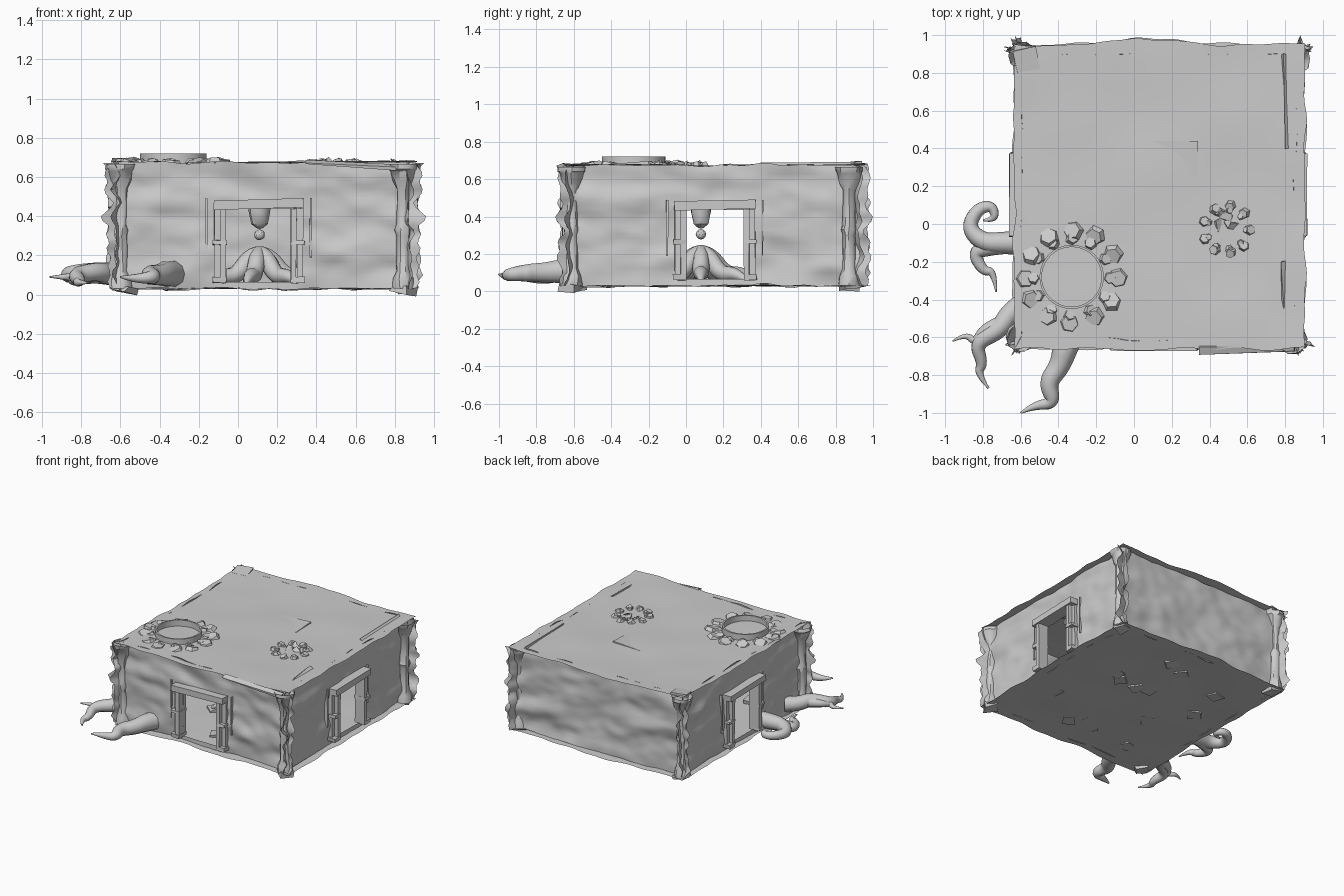
import bpy, bmesh, math, random
from mathutils import Vector, Euler, noise

if "Cube" in bpy.data.objects:
    bpy.data.objects.remove(bpy.data.objects["Cube"])

random.seed(7)


def finish(name, bm, angle=None, centre=None):
    bmesh.ops.recalc_face_normals(bm, faces=bm.faces)
    if centre:  # open sheets: face away from the room centre
        bm.normal_update()
        if sum(f.normal.dot(f.calc_center_median() - Vector(centre)) * f.calc_area() for f in bm.faces) < 0:
            bmesh.ops.reverse_faces(bm, faces=bm.faces)
    me = bpy.data.meshes.new(name)
    bm.to_mesh(me)
    bm.free()
    ob = bpy.data.objects.new(name, me)
    bpy.context.collection.objects.link(ob)
    if angle:
        bpy.ops.object.select_all(action='DESELECT')
        ob.select_set(True)
        bpy.context.view_layer.objects.active = ob
        bpy.ops.object.shade_smooth_by_angle(angle=math.radians(angle))
    return ob


def add_box(bm, c, size, rot=(0, 0, 0), jitter=0.0):
    e = Euler(rot)
    for v in bmesh.ops.create_cube(bm, size=1)['verts']:
        p = Vector([v.co[i] * size[i] + random.uniform(-jitter, jitter) for i in range(3)])
        p.rotate(e)
        v.co = p + Vector(c)


def lathe(name, profile, centre, sides=16, jitter=0.0, angle=35):
    bm = bmesh.new()
    rings = []
    for r, z in profile:
        rings.append([bm.verts.new((centre[0] + r * math.cos(2 * math.pi * i / sides) + random.uniform(-jitter, jitter),
                                    centre[1] + r * math.sin(2 * math.pi * i / sides) + random.uniform(-jitter, jitter), z))
                      for i in range(sides)])
    for a, b in zip(rings, rings[1:]):
        for i in range(sides):
            j = (i + 1) % sides
            bm.faces.new((a[i], a[j], b[j], b[i]))
    return finish(name, bm, angle)


def steps(a, b, n, extra=()):
    s = [a + (b - a) * i / n for i in range(n + 1)]
    return sorted([x for x in s if all(abs(x - e) > 0.012 for e in extra)] + list(extra))


# side mappings: position along the wall, outward distance, height
SIDES = {
    'front': (lambda u, d, z: Vector((u, -0.64 - d, z)), -0.64, 0.90, (-0.06, 0.27)),
    'right': (lambda u, d, z: Vector((0.885 + d, u, z)), -0.65, 0.95, (0.0, 0.31)),
    'back': (lambda u, d, z: Vector((u, 0.935 + d, z)), -0.64, 0.90, None),
    'left': (lambda u, d, z: Vector((-0.63 - d, u, z)), -0.65, 0.95, (0.0, 0.31)),
}
TOP = 0.44
RECESS = 0.035

# rough rock walls set back under the roof, with doorways and ragged ends
for k, (name, (P, a, b, door)) in enumerate(SIDES.items()):
    us = steps(a, b, 56, door or ())
    zs = steps(0.03, 0.675, 28, (0.065, TOP))
    bm = bmesh.new()
    grid = []
    for u in us:
        row = []
        for z in zs:
            n = (0.026 * noise.noise(Vector((u * 3 + 9 * k, z * 8 + u, k * 5)))
                 + 0.008 * noise.noise(Vector((u * 9, z * 16 + u * 3, k * 7))))
            end = min(u - a, b - u)
            uu, zz = u, z
            if door and door[0] - 0.05 < u < door[1] + 0.05 and z < TOP + 0.03:
                n *= 0.3
            d = n - RECESS
            if end < 0.06:
                w = 1 - end / 0.06
                d += w * (RECESS - 0.005 + 0.03 * noise.noise(Vector((z * 14, k, 3))))
                uu += (1 if u > 0 else -1) * w * (0.025 + 0.06 * noise.noise(Vector((z * 14, k * 3, 1))))
            if z in (zs[0], zs[-1]):
                zz += 0.02 * noise.noise(Vector((u * 6, k, 8)))
            row.append(bm.verts.new(P(uu, d, zz)))
        grid.append(row)
    for i in range(len(us) - 1):
        for j in range(len(zs) - 1):
            uc, zc = (us[i] + us[i + 1]) / 2, (zs[j] + zs[j + 1]) / 2
            if door and door[0] < uc < door[1] and 0.065 < zc < TOP:
                continue
            bm.faces.new((grid[i][j], grid[i + 1][j], grid[i + 1][j + 1], grid[i][j + 1]))
    finish(name + '_wall', bm, 60, (0.13, 0.15, 0.35))

    if not door:
        continue
    # stone door frame: jambs, bands, outer strips and lintel
    bm = bmesh.new()

    def block(u, d, z, su, sd, sz, tilt=0.0):
        size = (su, sd, sz) if name == 'front' else (sd, su, sz)
        rot = (0, tilt, 0) if name == 'front' else (tilt, 0, 0)
        add_box(bm, P(u, d, z), size, rot, 0.003)
    lo, hi = door
    for u, s in ((lo, -1), (hi, 1)):
        block(u + s * 0.014, -0.025, 0.25, 0.028, 0.09, 0.38)
        block(u + s * 0.046, -0.04, 0.25, 0.03, 0.06, 0.38)
        block(u + s * 0.034, -0.025, 0.265, 0.07, 0.095, 0.022)
        block(u + s * 0.034, -0.025, 0.075, 0.07, 0.095, 0.03)
        block(u + s * 0.1, -0.045, 0.34, 0.008, 0.05, 0.3)
    block((lo + hi) / 2, -0.02, 0.462, hi - lo + 0.13, 0.1, 0.045, 0.025 if name == 'right' else -0.025)
    finish(name + '_door_frame', bm)


# roof and floor sheets
def sheet(name, z0, sag):
    bm = bmesh.new()
    bmesh.ops.create_grid(bm, x_segments=40, y_segments=40, size=1)
    for v in bm.verts:
        x, y = v.co.x, v.co.y
        px, py = 0.135 + 0.77 * x, 0.145 + 0.805 * y
        if max(abs(x), abs(y)) > 0.999:
            px += 0.018 * noise.noise(Vector((y * 5, x, z0 * 9)))
            py += 0.018 * noise.noise(Vector((x * 5, y, z0 * 7)))
            if y > 0.999:
                py += 0.03 * math.exp(-((px - 0.05) / 0.25) ** 2)
        v.co = (px, py, z0 + sag * (x * x + y * y) / 2 + 0.01 * noise.noise(Vector((x * 2, y * 2, z0 * 5))))
    return finish(name, bm, 60, (0.13, 0.15, 0.35))


sheet('roof', 0.67, 0.012)
sheet('floor', 0.035, -0.01)

# thin broken slabs where the roof and floor meet the walls
bm = bmesh.new()
add_box(bm, (-0.57, 0.87, 0.678), (0.13, 0.12, 0.02), (0.1, 0.12, 0.3), 0.012)
for x, y, ln in ((0.81, 0.65, 0.5), (0.8, -0.35, 0.3)):
    add_box(bm, (x, y, 0.668), (0.04, ln, 0.016), (0.02, 0.5, random.uniform(-.06, .06)), 0.01)
add_box(bm, (0.6, -0.66, 0.664), (0.5, 0.05, 0.014), (0.4, 0.03, 0.03), 0.01)
for cx, cy in ((0.85, 0.88), (0.85, -0.61), (-0.58, -0.6), (-0.57, 0.88)):
    add_box(bm, (cx, cy, 0.022), (0.1, 0.1, 0.025), (0.1, 0.12, random.random()), 0.012)
finish('edge_rubble', bm)

# corner pillars with flared capitals
for i, (x, y) in enumerate(((0.842, -0.612), (0.86, 0.872), (-0.59, 0.89), (-0.6, -0.6))):
    lathe('corner_pillar_%d' % i, [(0.06, 0.03), (0.055, 0.08), (0.036, 0.12), (0.034, 0.3), (0.042, 0.33), (0.034, 0.36),
                                   (0.035, 0.54), (0.055, 0.58), (0.068, 0.63), (0.075, 0.64), (0.075, 0.665)], (x, y), 10, 0.005)

# well rim on the roof
lathe('well_rim', [(0.158, 0.66), (0.158, 0.72), (0.17, 0.72), (0.17, 0.66)], (-0.33, -0.28), 40)


def stone_ring(name, c, radius, size, count, z):
    bm = bmesh.new()
    for i in range(count):
        a = 2 * math.pi * i / count + random.uniform(-.06, .06)
        for r, s in ((radius, size), (radius - size * 0.7, size * 0.65)):
            e = Euler((random.uniform(-.4, .4), random.uniform(-.4, .4), random.random() * 6))
            vs = bmesh.ops.create_cone(bm, cap_ends=True, segments=6, radius1=s, radius2=s * 0.75, depth=0.03)['verts']
            for v in vs:
                v.co.rotate(e)
                v.co += Vector((c[0] + r * math.cos(a), c[1] + r * math.sin(a), z))
    finish(name, bm)


stone_ring('well_stones', (-0.33, -0.28), 0.245, 0.058, 12, 0.672)
stone_ring('pit_stones', (0.49, -0.03), 0.125, 0.032, 9, 0.672)

# broken shards in the small pit, sunken tilted slab in the roof
bm = bmesh.new()
for i in range(5):
    add_box(bm, (0.45 + 0.02 * i, 0.01 + random.uniform(-.04, .06), 0.67), (0.06, 0.04, 0.012),
            (random.uniform(-.6, .6), random.uniform(-.6, .6), random.random() * 3), 0.006)
add_box(bm, (0.2, 0.345, 0.661), (0.28, 0.19, 0.02), (0.06, -0.06, 0))
finish('roof_shards', bm)

# flagstones showing through the floor
bm = bmesh.new()
for i in range(16):
    add_box(bm, (random.uniform(-.45, .75), random.uniform(-.5, .8), 0.043), (0.1, 0.09, 0.025),
            (random.uniform(-.06, .06), random.uniform(-.06, .06), random.random()), 0.01)
add_box(bm, (0.2, 0.345, 0.044), (0.28, 0.19, 0.02), (0.04, -0.04, 0))
finish('flagstones', bm)


# tapering roots swept along curves
def root(name, pts):
    cu = bpy.data.curves.new(name, 'CURVE')
    cu.dimensions = '3D'
    cu.bevel_depth = 1.0
    cu.bevel_resolution = 3
    cu.use_fill_caps = True
    sp = cu.splines.new('NURBS')
    sp.points.add(len(pts) - 1)
    for p, (x, y, z, r) in zip(sp.points, pts):
        p.co = (x, y, z, 1)
        p.radius = r
    sp.order_u = 3
    sp.use_endpoint_u = True
    sp.resolution_u = 6
    ob = bpy.data.objects.new(name, cu)
    bpy.context.collection.objects.link(ob)
    bpy.ops.object.select_all(action='DESELECT')
    ob.select_set(True)
    bpy.context.view_layer.objects.active = ob
    bpy.ops.object.convert(target='MESH')
    bpy.ops.object.shade_smooth()


root('front_root', [(-0.3, -0.5, 0.1, .07), (-0.36, -0.64, 0.11, .07), (-0.39, -0.75, 0.1, .055),
                    (-0.46, -0.84, 0.1, .05), (-0.42, -0.95, 0.09, .035), (-0.53, -0.96, 0.08, .022), (-0.6, -1.0, 0.09, .005)])
root('corner_root', [(-0.58, -0.42, 0.1, .06), (-0.66, -0.47, 0.1, .055), (-0.71, -0.56, 0.12, .05),
                     (-0.84, -0.63, 0.1, .04), (-0.8, -0.74, 0.07, .03), (-0.83, -0.79, 0.06, .02), (-0.77, -0.87, 0.06, .005)])
root('corner_root_fork', [(-0.7, -0.53, 0.11, .045), (-0.79, -0.55, 0.11, .03), (-0.84, -0.63, 0.09, .022),
                          (-0.89, -0.58, 0.09, .015), (-0.96, -0.62, 0.09, .004)])
root('side_root', [(-0.58, -0.1, 0.1, .065), (-0.68, -0.1, 0.11, .06), (-0.8, -0.1, 0.11, .05), (-0.88, -0.02, 0.1, .04),
                   (-0.83, 0.08, 0.1, .034), (-0.75, 0.1, 0.1, .028), (-0.73, 0.02, 0.1, .02), (-0.8, 0.02, 0.09, .005)])
root('side_root_fork', [(-0.64, -0.1, 0.11, .055), (-0.76, -0.12, 0.1, .045), (-0.85, -0.15, 0.08, .038),
                        (-0.8, -0.25, 0.08, .028), (-0.74, -0.25, 0.08, .02), (-0.73, -0.36, 0.08, .004)])

# root mound in the middle of the room, hanging stalactite and floating orb
for i in range(7):
    c, s = math.cos(i * 0.9), math.sin(i * 0.9)
    root('mound_root_%d' % i, [(0.11, 0.08, 0.22, .03), (0.11 + .05 * c, 0.08 + .05 * s, 0.2, .045),
                               (0.11 + .13 * c, 0.08 + .13 * s, 0.09, .045), (0.11 + .24 * c, 0.08 + .24 * s, 0.1, .035),
                               (0.11 + .33 * c, 0.08 + .33 * s, 0.05, .008)])
lathe('stalactite', [(0.09, 0.665), (0.06, 0.5), (0.055, 0.42), (0.04, 0.36), (0.015, 0.34), (0.002, 0.335)], (0.11, 0.08), 10, 0.003)
bm = bmesh.new()
bmesh.ops.create_icosphere(bm, subdivisions=2, radius=0.028)
for v in bm.verts:
    v.co += Vector((0.11, 0.08, 0.305))
finish('orb', bm)
